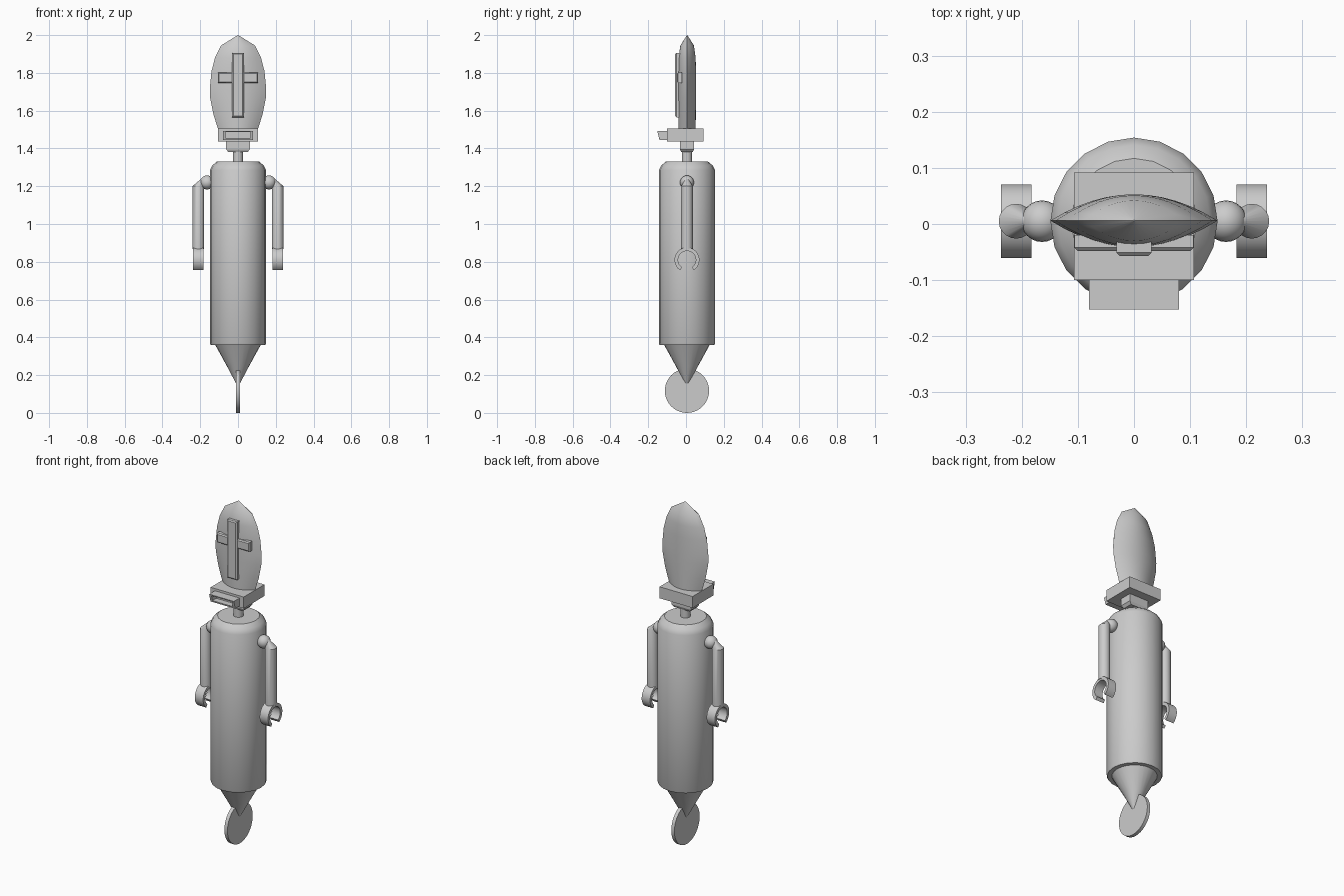
import bpy, bmesh
from math import sin, cos, pi, radians

if "Cube" in bpy.data.objects:
    bpy.data.objects.remove(bpy.data.objects["Cube"])

CY = 0.005  # centre line in y


def make(name, verts, faces, smooth=None):
    me = bpy.data.meshes.new(name)
    me.from_pydata(verts, [], faces)
    bm = bmesh.new()
    bm.from_mesh(me)
    bmesh.ops.remove_doubles(bm, verts=bm.verts, dist=1e-5)
    bmesh.ops.recalc_face_normals(bm, faces=bm.faces)
    bm.to_mesh(me)
    bm.free()
    ob = bpy.data.objects.new(name, me)
    bpy.context.collection.objects.link(ob)
    if smooth:
        bpy.ops.object.select_all(action='DESELECT')
        ob.select_set(True)
        bpy.context.view_layer.objects.active = ob
        bpy.ops.object.shade_smooth_by_angle(angle=radians(smooth))
    return ob


def loft(name, rings, closed=False, smooth=None):
    """Skin a list of equal-length rings, capping the ends unless closed."""
    n, m = len(rings[0]), len(rings)
    verts = [p for r in rings for p in r]
    faces = [(k * n + i, k * n + (i + 1) % n, (k + 1) % m * n + (i + 1) % n, (k + 1) % m * n + i)
             for k in range(m if closed else m - 1) for i in range(n)]
    if not closed:
        faces += [tuple(range(n)), tuple(range((m - 1) * n, m * n))]
    return make(name, verts, faces, smooth)


def circle(r, z, n, x=0.0):
    return [(x + r * cos(2 * pi * i / n), CY + r * sin(2 * pi * i / n), z) for i in range(n)]


def lathe(name, profile, n, smooth=35):
    return loft(name, [circle(r, z, n) for r, z in profile], smooth=smooth)


def rect(x, z0, z1, y0, y1=None):
    """Upright rectangle; y0 at the bottom edge, y1 at the top edge."""
    y1 = y0 if y1 is None else y1
    return [(-x, y0, z0), (x, y0, z0), (x, y1, z1), (-x, y1, z1)]


# body, pointed base and neck
lathe("body", [(.145, .36), (.149, .368), (.149, 1.285), (.136, 1.31), (.112, 1.33)], 20)
lathe("base_cone", [(.125, .368), (.06, .25), (.001, .138)], 24)
lathe("neck", [(.027, 1.32), (.027, 1.41)], 16)

# wheel under the cone
loft("wheel", [[(x, CY + .117 * cos(a), .117 + .117 * sin(a))
                for a in (2 * pi * i / 40 for i in range(40))] for x in (-.01, .01)], smooth=30)

# jaw block below the head
loft("neck_block", [[(sx * w, CY + sy * d, z) for sx, sy in ((-1, -1), (1, -1), (1, 1), (-1, 1))]
                    for w, d, z in ((.05, .03, 1.38), (.063, .037, 1.395), (.063, .037, 1.442))])

# head block
loft("head", [rect(.107, 1.438, 1.505, -.10), rect(.107, 1.438, 1.505, .092)])

# slanted mouth frame with a recess
loft("mouth_frame", [rect(.08, 1.445, 1.492, -.10), rect(.08, 1.445, 1.492, -.14, -.152),
                     rect(.066, 1.454, 1.486, -.142, -.151), rect(.066, 1.454, 1.486, -.106)])

# tall hat: lens-shaped cross-sections
rings = []
for w, d, z in ((.105, .045, 1.50), (.13, .046, 1.58), (.148, .047, 1.67), (.149, .047, 1.72),
                (.14, .047, 1.81), (.122, .045, 1.88), (.09, .036, 1.945), (.001, .001, 2.0)):
    front = [(w * t / 6, .006 - d * (1 - (t / 6) ** 2), z) for t in range(-6, 6)]
    back = [(-x, .012 - y, z) for x, y, z in front]
    rings.append(front + back)
loft("hat", rings, smooth=30)

# cross on the hat front
for name, x, z0, z1, y0, y1 in (("cross_upright", .031, 1.565, 1.905, -.057, -.02),
                                ("cross_bar", .106, 1.747, 1.802, -.048, -.02)):
    b = .006
    loft(name, [rect(x, z0, z1, y1), rect(x, z0, z1, y0 + b), rect(x - b, z0 + b, z1 - b, y0)])

# arms
for side, s in (("left", 1), ("right", -1)):
    ax = s * .21
    bpy.ops.mesh.primitive_uv_sphere_add(segments=24, ring_count=12, radius=.037,
                                         location=(s * .164, CY, 1.22))
    bpy.context.object.name = side + "_shoulder"
    bpy.ops.object.shade_smooth()
    # upper end tapers inward to the shoulder
    loft(side + "_arm", [circle(.031, .868, 20, ax), circle(.031, 1.2, 20, ax),
                         circle(.003, 1.247, 20, s * .183)], smooth=35)
    # C-shaped claw open at the bottom
    claw = []
    for i in range(25):
        a = radians(-90 + 34 + i * (360 - 68) / 24)
        claw.append([(ax + x, CY + r * cos(a), .81 + r * sin(a))
                     for x, r in ((-.027, .066), (.027, .066), (.027, .047), (-.027, .047))])
    loft(side + "_claw", claw, smooth=30)
